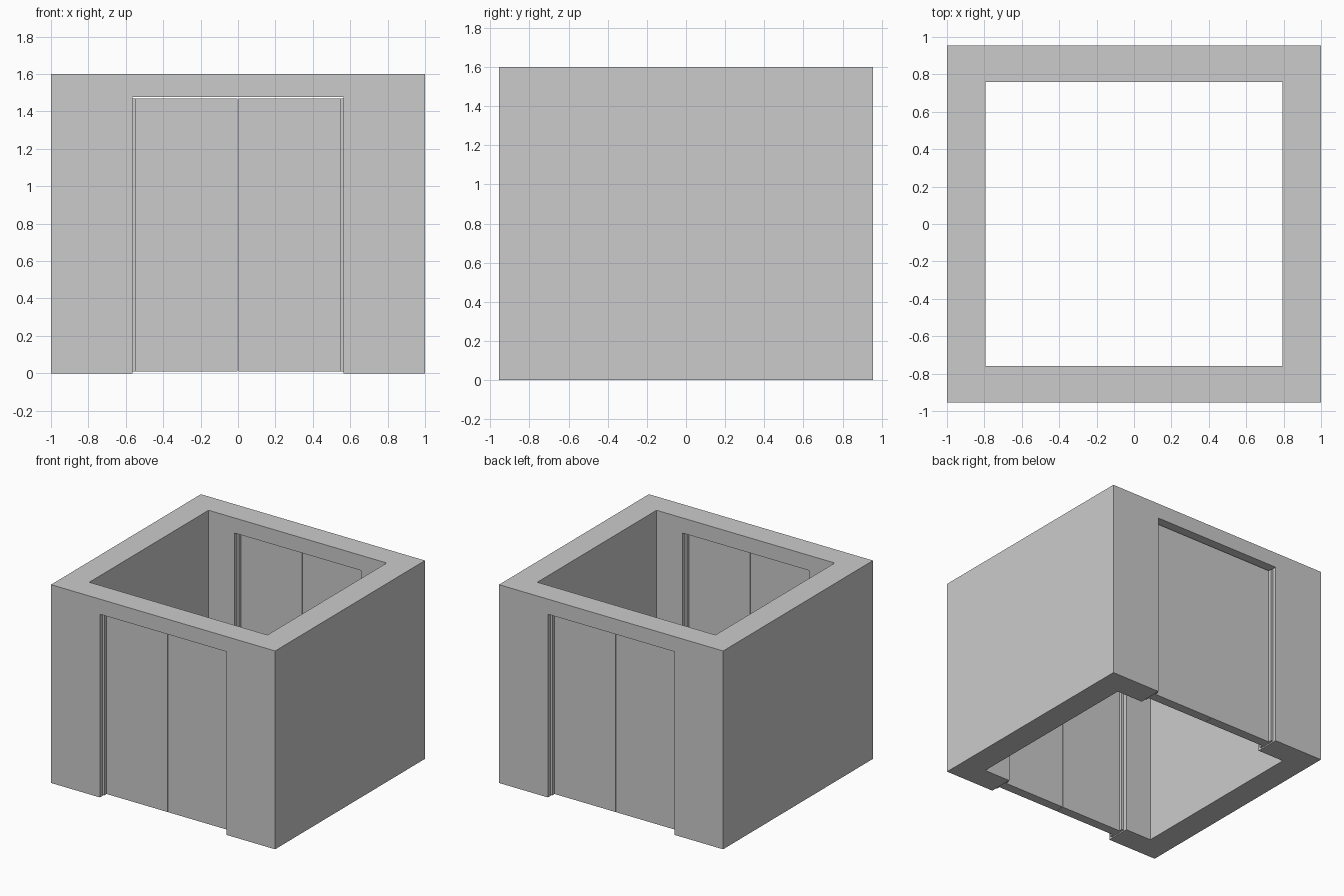
import bpy

cube = bpy.data.objects.get("Cube")
if cube:
    bpy.data.objects.remove(cube, do_unlink=True)

grey = bpy.data.materials.new("plain_grey")
grey.use_nodes = True
colour = (0.6, 0.6, 0.6, 1)
grey.diffuse_color = colour
grey.node_tree.nodes["Principled BSDF"].inputs["Base Color"].default_value = colour


def box(name, low, high):
    """Axis-aligned box between two corners."""
    verts = [(x, y, z) for x in (low[0], high[0])
             for y in (low[1], high[1]) for z in (low[2], high[2])]
    faces = [(0, 1, 3, 2), (4, 6, 7, 5), (0, 4, 5, 1),
             (2, 3, 7, 6), (0, 2, 6, 4), (1, 5, 7, 3)]
    mesh = bpy.data.meshes.new(name)
    mesh.from_pydata(verts, [], faces)
    mesh.materials.append(grey)
    obj = bpy.data.objects.new(name, mesh)
    bpy.context.collection.objects.link(obj)
    return obj


def cut(target, cutter):
    """Subtract the cutter for good and discard it."""
    cutter.hide_render = True
    mod = target.modifiers.new("cut", 'BOOLEAN')
    mod.operation = 'DIFFERENCE'
    mod.solver = 'EXACT'
    mod.object = cutter
    bpy.context.view_layer.objects.active = target
    bpy.ops.object.modifier_apply(modifier=mod.name)
    bpy.data.objects.remove(cutter, do_unlink=True)


HALF_Y, INNER_Y, HEIGHT = 0.955, 0.76, 1.6
OPENING, OPENING_TOP = 0.564, 1.478
DOOR_LOW, DOOR_TOP = 0.01, 1.468
JAMB = 0.546

# Open shaft: four thick walls with a doorway at the front and the back
walls = box("walls", (-1, -HALF_Y, 0), (1, HALF_Y, HEIGHT))
cut(walls, box("cavity", (-0.795, -INNER_Y, -1), (0.795, INNER_Y, 2)))
cut(walls, box("doorways", (-OPENING, -2, -1), (OPENING, 2, OPENING_TOP)))

# Sliding doors and their jambs, recessed within each doorway
middle = (HALF_Y + INNER_Y) / 2
for end, sign in (("front", -1), ("back", 1)):
    y = sign * middle
    for side, direction in (("left", 1), ("right", -1)):
        xs = sorted((direction * 0.002, direction * JAMB))
        box(f"{end}_{side}_door", (xs[0], y - 0.038, DOOR_LOW),
            (xs[1], y + 0.038, DOOR_TOP))
        xs = sorted((direction * JAMB, direction * OPENING))
        box(f"{end}_{side}_jamb", (xs[0], y - 0.066, DOOR_LOW),
            (xs[1], y + 0.066, DOOR_TOP))
